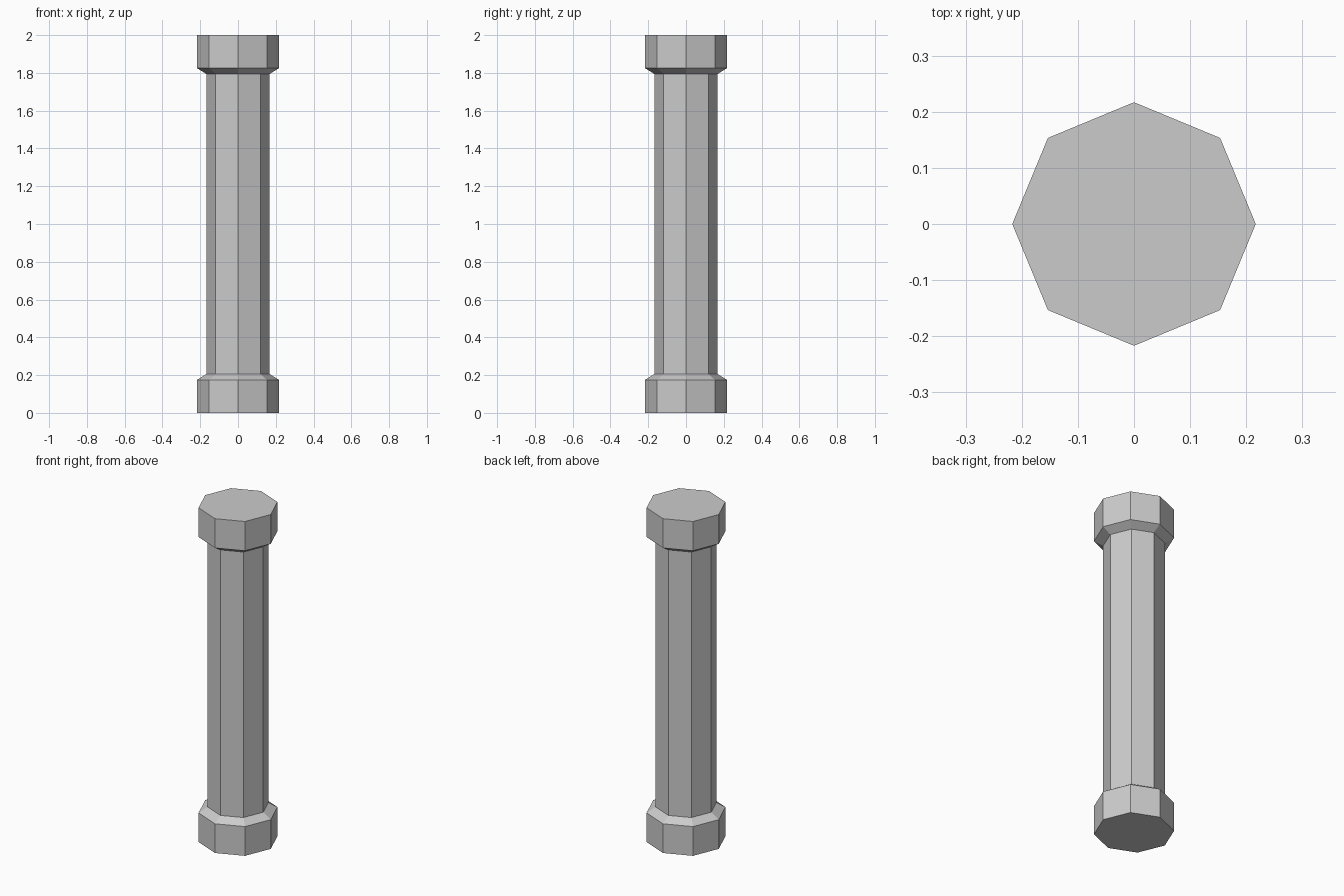
import bpy, bmesh
from math import cos, sin, pi

if "Cube" in bpy.data.objects:
    bpy.data.objects.remove(bpy.data.objects["Cube"])

SIDES = 8
CAP_R, SHAFT_R = 0.217, 0.167

# Lower half of the column profile (radius, height), mirrored for the top
lower = [(CAP_R, 0.0), (CAP_R, 0.175), (SHAFT_R, 0.206)]
profile = lower + [(r, 2.0 - z) for r, z in reversed(lower)]

bm = bmesh.new()
rings = [[bm.verts.new((r * cos(2 * pi * i / SIDES), r * sin(2 * pi * i / SIDES), z))
          for i in range(SIDES)] for r, z in profile]

# Flat side faces: base block, bevel, shaft, bevel, top block
for a, b in zip(rings, rings[1:]):
    for i in range(SIDES):
        j = (i + 1) % SIDES
        bm.faces.new((a[i], a[j], b[j], b[i]))

# Octagonal end faces
bm.faces.new(rings[0][::-1])
bm.faces.new(rings[-1])

mesh = bpy.data.meshes.new("octagonal_column")
bm.to_mesh(mesh)
bm.free()
bpy.context.collection.objects.link(bpy.data.objects.new("octagonal_column", mesh))
